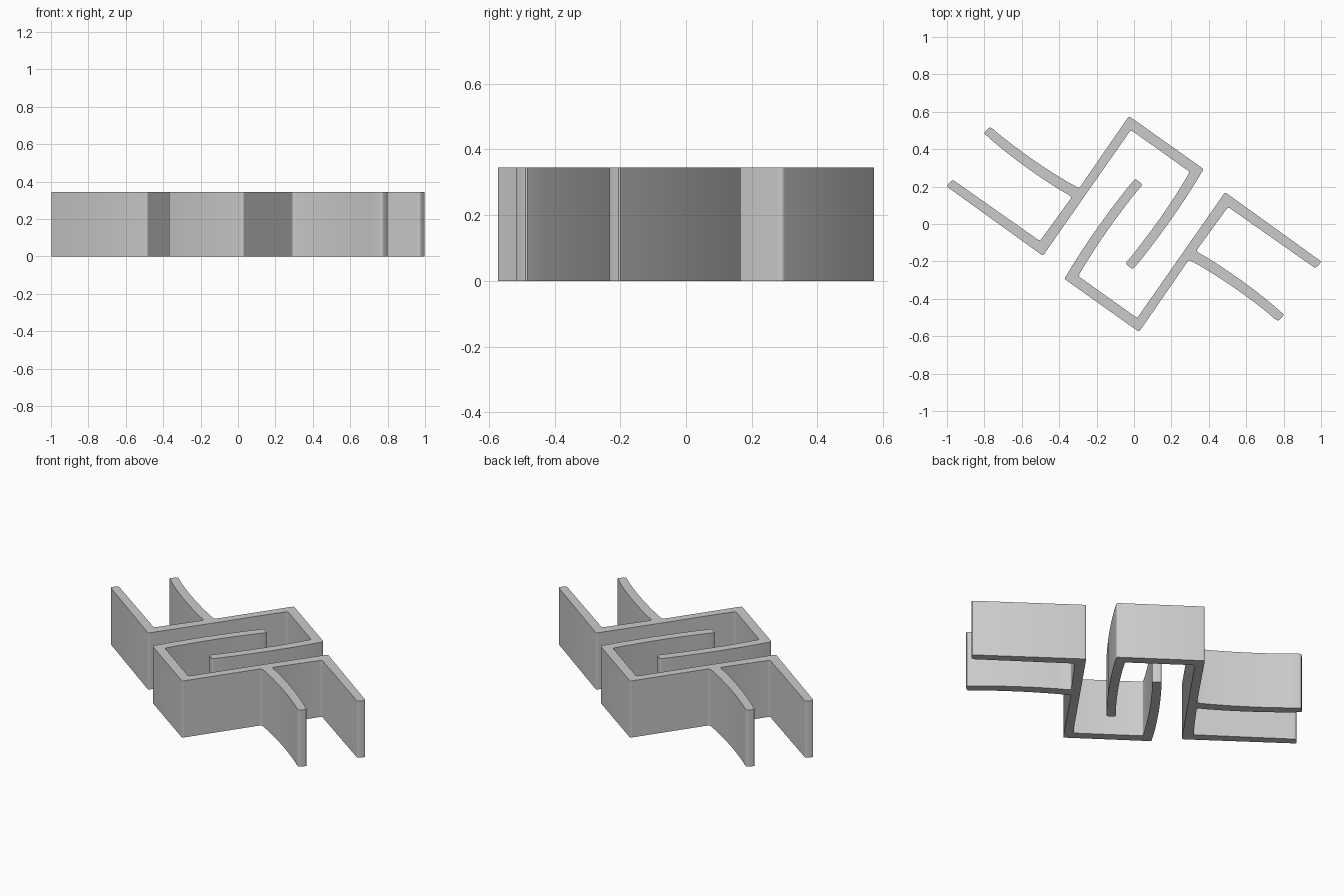
import bpy
import bmesh
import math
from mathutils import Vector

if "Cube" in bpy.data.objects:
    bpy.data.objects.remove(bpy.data.objects["Cube"])

HEIGHT = 0.345
FILLET = 0.012

grey = bpy.data.materials.new("grey plastic")
grey.diffuse_color = (0.6, 0.6, 0.6, 1)
grey.use_nodes = True
grey.node_tree.nodes["Principled BSDF"].inputs["Base Color"].default_value = grey.diffuse_color

# Clockwise outline of one hooked strip: x, y, sideways bow of the edge that follows
OUTLINE = [
    (-0.487, -0.170, 0), (-1.003, 0.202, 0), (-0.970, 0.237, 0),    # lower arm
    (-0.503, -0.091, 0), (-0.332, 0.144, 0.014),                    # back wall to upper arm
    (-0.804, 0.485, 0), (-0.770, 0.520, -0.014), (-0.294, 0.190, 0),
    (-0.027, 0.577, 0), (0.373, 0.293, 0.012),                      # outer corner of the hook
    (-0.005, -0.243, 0), (-0.046, -0.212, -0.012),                  # hook tip
    (0.299, 0.278, 0), (-0.017, 0.503, 0),                          # inside of the hook
]


def rounded_outline(points):
    """Fillet every corner and bow the marked edges."""
    result = []
    n = len(points)
    for i, (x, y, bow) in enumerate(points):
        p = Vector((x, y))
        before = Vector(points[i - 1][:2])
        after = Vector(points[(i + 1) % n][:2])
        a = p + (before - p).normalized() * FILLET
        b = p + (after - p).normalized() * FILLET
        for t in (0, 1 / 3, 2 / 3, 1):
            result.append(a * (1 - t) ** 2 + p * 2 * t * (1 - t) + b * t * t)
        if bow:
            d = (after - p).normalized()
            side = Vector((-d.y, d.x)) * bow
            for k in range(1, 8):
                t = k / 8
                result.append(p.lerp(after, t) + side * 4 * t * (1 - t))
    return result


def make_strip(name, turn):
    """Extrude the outline upward, turned about the centre."""
    c, s = math.cos(turn), math.sin(turn)
    bm = bmesh.new()
    verts = [bm.verts.new((p.x * c - p.y * s, p.x * s + p.y * c, 0))
             for p in rounded_outline(OUTLINE)]
    base = bm.faces.new(verts)
    top = bmesh.ops.extrude_face_region(bm, geom=[base], use_keep_orig=True)
    moved = [g for g in top["geom"] if isinstance(g, bmesh.types.BMVert)]
    bmesh.ops.translate(bm, verts=moved, vec=(0, 0, HEIGHT))
    bmesh.ops.recalc_face_normals(bm, faces=bm.faces)
    mesh = bpy.data.meshes.new(name)
    bm.to_mesh(mesh)
    bm.free()
    mesh.materials.append(grey)
    ob = bpy.data.objects.new(name, mesh)
    bpy.context.collection.objects.link(ob)
    bpy.ops.object.select_all(action="DESELECT")
    ob.select_set(True)
    bpy.context.view_layer.objects.active = ob
    bpy.ops.object.shade_smooth_by_angle(angle=math.radians(35))


# Two identical interlocking strips
make_strip("left_hooked_strip", 0)
make_strip("right_hooked_strip", math.pi)
